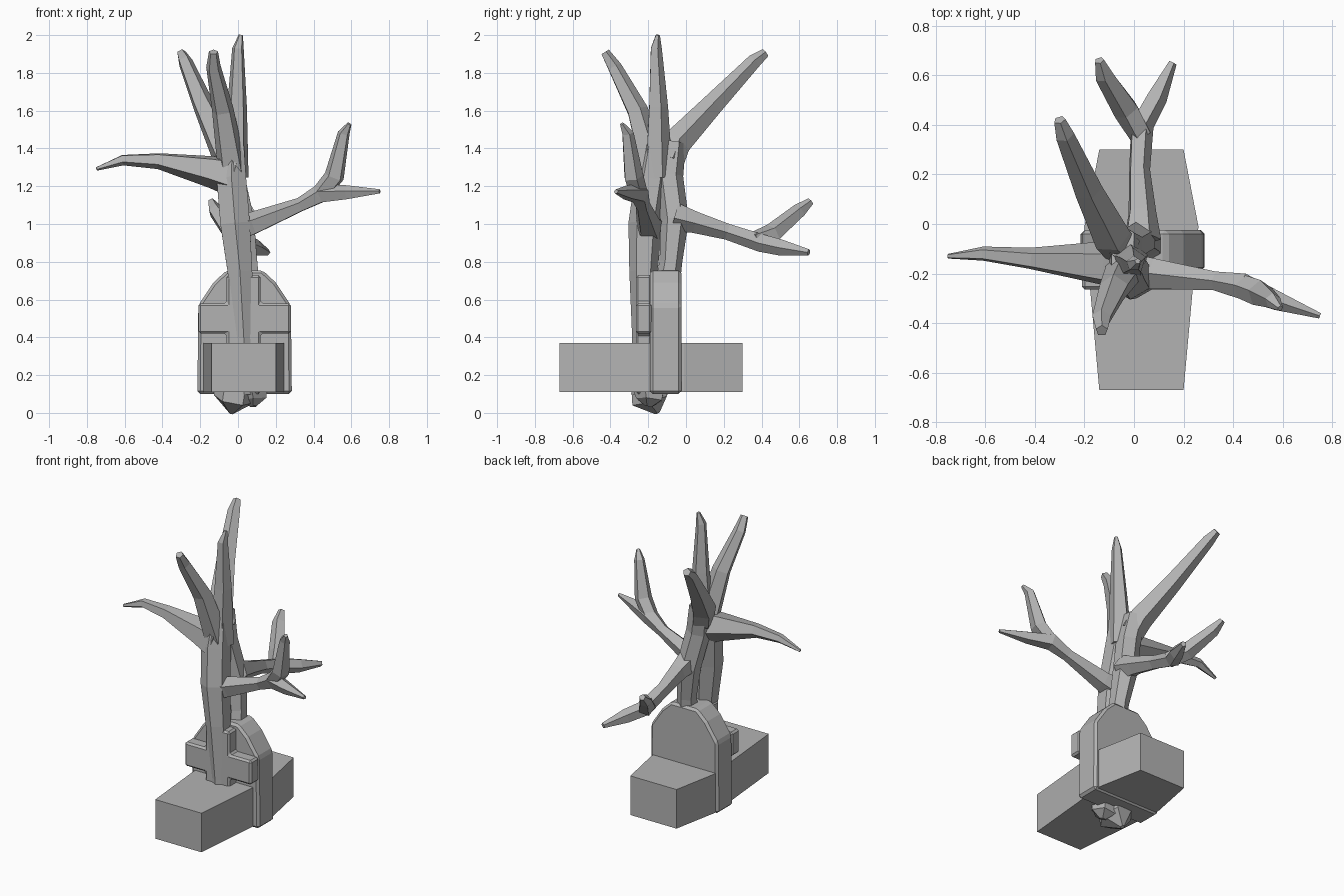
import bpy, bmesh, math
from mathutils import Vector

stone = bpy.data.materials.new("plain_grey")
stone.diffuse_color = (0.45, 0.45, 0.45, 1)


def finish(bm, name):
    bmesh.ops.recalc_face_normals(bm, faces=bm.faces)
    me = bpy.data.meshes.new(name)
    bm.to_mesh(me)
    bm.free()
    me.materials.append(stone)
    ob = bpy.data.objects.new(name, me)
    bpy.context.collection.objects.link(ob)
    return ob


def prism(name, pts, offset, bevel=0):
    """Extrude a flat outline by an offset vector."""
    bm = bmesh.new()
    f = bm.faces.new([bm.verts.new(p) for p in pts])
    r = bmesh.ops.extrude_face_region(bm, geom=[f], use_keep_orig=True)
    moved = [v for v in r["geom"] if isinstance(v, bmesh.types.BMVert)]
    bmesh.ops.translate(bm, vec=Vector(offset), verts=moved)
    ob = finish(bm, name)
    if bevel:
        m = ob.modifiers.new("bevel", "BEVEL")
        m.width = bevel
        m.segments = 1
    return ob


def limb(name, path, sides=5, spin=0.3):
    """Faceted tapering tube; path entries are x, y, z, radius."""
    bm = bmesh.new()
    pts = [Vector(p[:3]) for p in path]
    ref = Vector((0.3, 1, 0.1))
    if abs((pts[-1] - pts[0]).normalized().dot(ref.normalized())) > 0.8:
        ref = Vector((1, 0, 0.2))
    rings = []
    for i, p in enumerate(pts):
        t = (pts[min(i + 1, len(pts) - 1)] - pts[max(i - 1, 0)]).normalized()
        u = (ref - t * ref.dot(t)).normalized()
        w = t.cross(u)
        r = path[i][3]
        rings.append([bm.verts.new(p + r * (u * math.cos(a) + w * math.sin(a)))
                      for a in (spin + 2 * math.pi * k / sides for k in range(sides))])
    for a, b in zip(rings, rings[1:]):
        for k in range(sides):
            n = (k + 1) % sides
            bm.faces.new((a[k], a[n], b[n], b[k]))
    bm.faces.new(rings[0])
    bm.faces.new(rings[-1])
    return finish(bm, name)


# Coffin, widest just behind the headstone
prism("coffin", [(x, y, 0.11) for x, y in
      [(-0.14, -0.67), (0.20, -0.67), (0.26, -0.01), (0.20, 0.30), (-0.14, 0.30), (-0.20, -0.01)]],
      (0, 0, 0.26))

# Headstone with sloping shoulders
prism("headstone", [(x, -0.19, z) for x, z in
      [(-0.215, 0.10), (0.285, 0.10), (0.28, 0.57), (0.20, 0.69), (0.13, 0.755),
       (-0.06, 0.755), (-0.13, 0.69), (-0.21, 0.57)]], (0, 0.165, 0), 0.015)

# Cross standing against the headstone
prism("cross", [(x, -0.265, z) for x, z in
      [(-0.06, 0.10), (0.12, 0.10), (0.12, 0.42), (0.28, 0.42), (0.28, 0.58), (0.12, 0.58),
       (0.12, 0.73), (-0.06, 0.73), (-0.06, 0.58), (-0.21, 0.58), (-0.21, 0.42), (-0.06, 0.42)]],
      (0, 0.085, 0), 0.012)

# Roots poking out underneath
limb("root_main", [(-0.01, -0.19, 0.14, 0.11), (-0.02, -0.19, 0.075, 0.11), (-0.035, -0.15, 0.0, 0.015)], 6)
limb("root_side", [(0.07, -0.19, 0.12, 0.09), (0.08, -0.19, 0.07, 0.075), (0.08, -0.20, 0.035, 0.02)])

# Two stems that merge into the crown
limb("front_stem", [(0.03, -0.20, 0.10, 0.09), (0.03, -0.21, 0.40, 0.075), (0.01, -0.225, 0.75, 0.075),
                    (-0.015, -0.215, 1.0, 0.09), (-0.035, -0.18, 1.24, 0.09), (-0.03, -0.16, 1.42, 0.07)], 6)
limb("back_stem", [(0.06, -0.11, 0.60, 0.07), (0.05, -0.08, 0.80, 0.06), (0.02, -0.06, 1.02, 0.075),
                   (-0.03, -0.09, 1.25, 0.075), (-0.06, -0.07, 1.43, 0.07)], 6)

# Upright branches
limb("tall_branch", [(-0.02, -0.15, 1.25, 0.08), (-0.005, -0.15, 1.62, 0.055),
                     (0.0, -0.16, 1.93, 0.032), (0.015, -0.15, 2.0, 0.012)])
limb("front_branch", [(-0.03, -0.17, 1.28, 0.08), (-0.08, -0.26, 1.60, 0.06),
                      (-0.13, -0.38, 1.83, 0.04), (-0.13, -0.43, 1.91, 0.025)])
limb("rear_branch", [(-0.05, -0.09, 1.33, 0.08), (-0.09, -0.05, 1.43, 0.08), (-0.185, 0.14, 1.63, 0.06),
                     (-0.28, 0.36, 1.86, 0.04), (-0.30, 0.42, 1.905, 0.025)])

# Left branch
limb("left_branch", [(-0.02, -0.17, 1.25, 0.11), (-0.14, -0.16, 1.28, 0.09), (-0.42, -0.14, 1.335, 0.045),
                     (-0.61, -0.12, 1.34, 0.03), (-0.75, -0.13, 1.292, 0.01)])

# Right branch and its upward fork
limb("right_branch", [(-0.02, -0.20, 0.98, 0.09), (0.08, -0.20, 1.0, 0.065), (0.33, -0.23, 1.10, 0.04),
                      (0.44, -0.25, 1.16, 0.055), (0.58, -0.31, 1.165, 0.04), (0.75, -0.37, 1.172, 0.012)])
limb("right_fork", [(0.43, -0.25, 1.15, 0.05), (0.51, -0.28, 1.25, 0.055),
                    (0.56, -0.31, 1.48, 0.033), (0.59, -0.34, 1.53, 0.012)])

# Back branch and its two forks
limb("back_branch", [(0.03, -0.06, 1.04, 0.08), (0.03, 0.05, 1.01, 0.06), (0.02, 0.22, 0.96, 0.045),
                     (0.03, 0.40, 0.90, 0.05), (0.09, 0.51, 0.875, 0.045), (0.155, 0.65, 0.85, 0.018)])
limb("back_fork", [(0.03, 0.36, 0.91, 0.05), (-0.03, 0.46, 0.95, 0.055),
                   (-0.12, 0.60, 1.07, 0.04), (-0.14, 0.66, 1.12, 0.02)])
